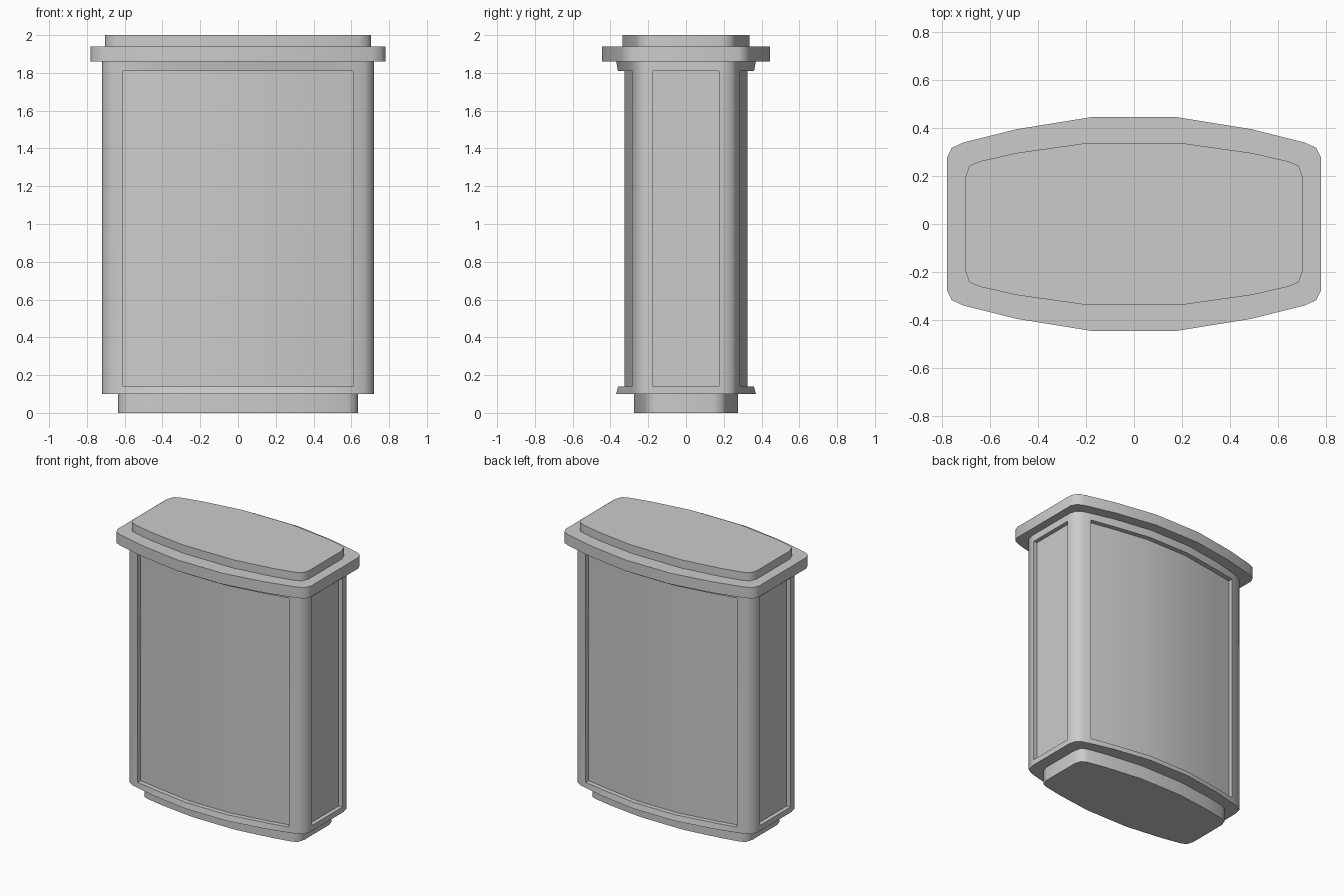
import bpy, bmesh, math

if "Cube" in bpy.data.objects:
    bpy.data.objects.remove(bpy.data.objects["Cube"])


def outline(quarter):
    """Mirror a quarter outline (front centre to right side) into a full loop."""
    right = [(x, -y) for x, y in quarter] + list(reversed(quarter))
    return right + [(-x, -y) for x, y in right]


def finish(bm, name):
    bmesh.ops.recalc_face_normals(bm, faces=bm.faces)
    mesh = bpy.data.meshes.new(name)
    bm.to_mesh(mesh)
    bm.free()
    obj = bpy.data.objects.new(name, mesh)
    bpy.context.collection.objects.link(obj)
    bpy.ops.object.select_all(action='DESELECT')
    obj.select_set(True)
    bpy.context.view_layer.objects.active = obj
    bpy.ops.object.shade_smooth_by_angle(angle=math.radians(50))
    return obj


def stack(rings):
    """Wall of quads through (outline, z) rings, capped at both ends."""
    bm = bmesh.new()
    loops = [[bm.verts.new((x, y, z)) for x, y in pts] for pts, z in rings]
    for a, b in zip(loops, loops[1:]):
        n = len(a)
        for i in range(n):
            j = (i + 1) % n
            bm.faces.new((a[i], a[j], b[j], b[i]))
    bm.faces.new(loops[0][::-1])
    bm.faces.new(loops[-1])
    return bm


# Plain bowed slabs: foot, lid and raised cap
slabs = {
    "base_plinth": (0.0, 0.10, [(0.17, 0.275), (0.44, 0.24), (0.58, 0.213),
                                (0.62, 0.195), (0.635, 0.145)]),
    "lid": (1.86, 1.94, [(0.18, 0.445), (0.49, 0.395), (0.71, 0.34),
                         (0.76, 0.317), (0.78, 0.275)]),
    "lid_cap": (1.94, 2.0, [(0.20, 0.337), (0.49, 0.296), (0.64, 0.262),
                            (0.686, 0.243), (0.705, 0.19)]),
}
for name, (z0, z1, quarter) in slabs.items():
    pts = outline(quarter)
    finish(stack([(pts, z0), (pts, z1)]), name)

# Body with a recessed panel on each of the four sides
body = outline([(0.165, 0.37), (0.45, 0.325), (0.61, 0.285), (0.67, 0.267),
                (0.707, 0.242), (0.72, 0.19), (0.72, 0.175)])
inner = [(x, y - math.copysign(0.01, y)) if abs(x) < 0.5 else (x, y) for x, y in body]
bm = stack([(body, 0.10), (inner, 0.14), (inner, 1.81), (body, 1.86)])
bmesh.ops.recalc_face_normals(bm, faces=bm.faces)


def recess(bm, axis, sign, limit, depth):
    faces = []
    for f in bm.faces:
        c = f.calc_center_median()
        if (abs(c.z - 0.975) < 0.01 and f.normal[axis] * sign > 0.7
                and all(abs(v.co[1 - axis]) < limit for v in f.verts)):
            faces.append(f)
    res = bmesh.ops.extrude_face_region(bm, geom=faces)
    bmesh.ops.delete(bm, geom=[f for f in faces if f.is_valid], context='FACES')
    for v in res["geom"]:
        if isinstance(v, bmesh.types.BMVert):
            v.co[axis] -= sign * depth


for sign in (-1, 1):
    recess(bm, 1, sign, 0.615, 0.035)
    recess(bm, 0, sign, 0.18, 0.03)
finish(bm, "body")
